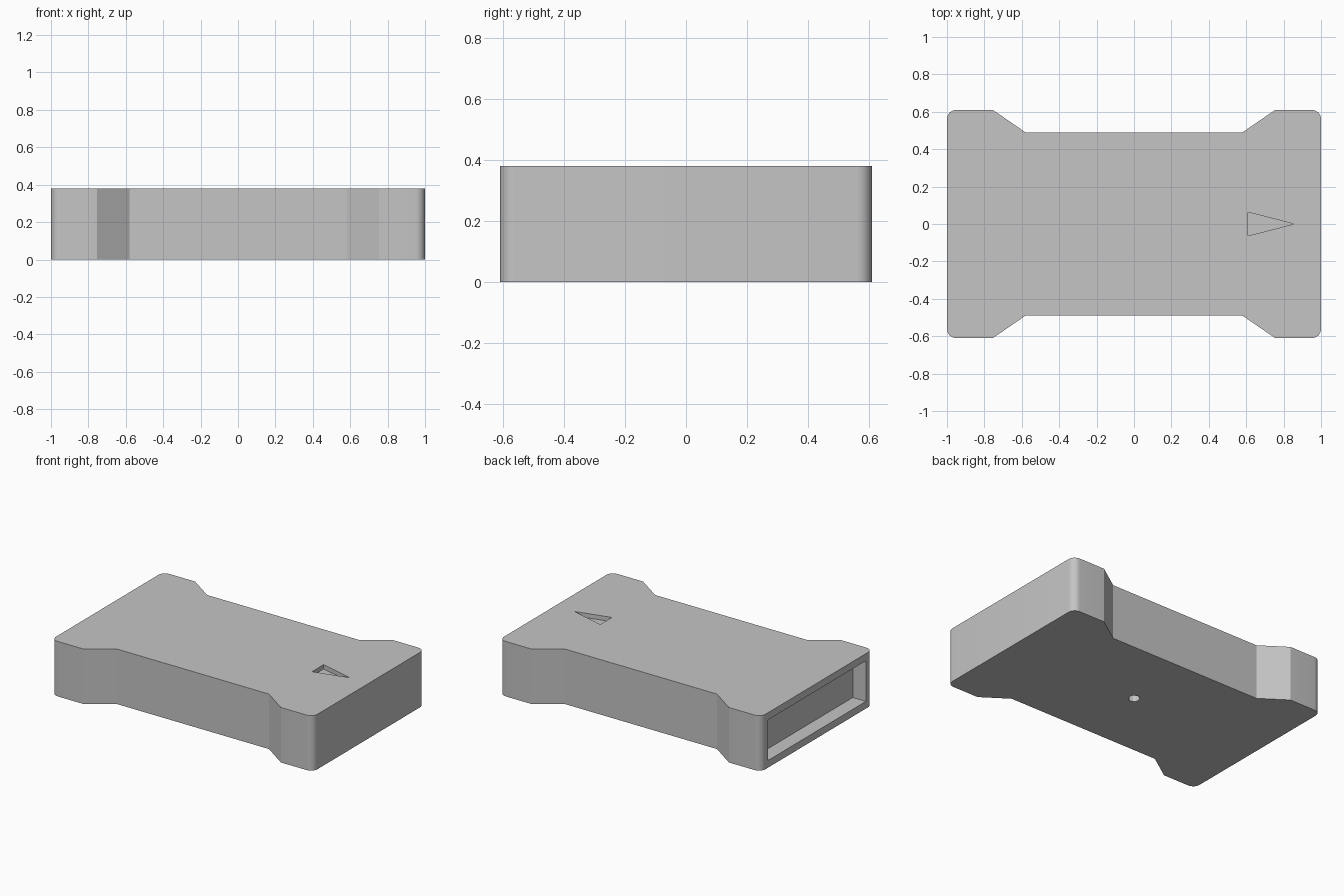
import bpy, math

default = bpy.data.objects.get("Cube")
if default:
    bpy.data.objects.remove(default, do_unlink=True)

HEIGHT = 0.38
HALF_WIDTH = 0.61
RADIUS = 0.05

grey = bpy.data.materials.new("light grey")
grey.use_nodes = True
colour = (0.56, 0.56, 0.56, 1)
grey.diffuse_color = colour
grey.node_tree.nodes["Principled BSDF"].inputs["Base Color"].default_value = colour


def prism(name, outline, low, high):
    """Extrude a counter-clockwise xy outline between two heights."""
    n = len(outline)
    verts = [(x, y, z) for z in (low, high) for x, y in outline]
    faces = [tuple(reversed(range(n))), tuple(range(n, 2 * n))]
    faces += [(i, (i + 1) % n, (i + 1) % n + n, i + n) for i in range(n)]
    mesh = bpy.data.meshes.new(name)
    mesh.from_pydata(verts, [], faces)
    mesh.materials.append(grey)
    obj = bpy.data.objects.new(name, mesh)
    bpy.context.collection.objects.link(obj)
    return obj


def carve(target, cutter):
    """Subtract the cutter, then discard it."""
    mod = target.modifiers.new("cut", "BOOLEAN")
    mod.operation, mod.solver, mod.object = "DIFFERENCE", "EXACT", cutter
    bpy.context.view_layer.objects.active = target
    bpy.ops.object.modifier_apply(modifier=mod.name)
    bpy.data.objects.remove(cutter, do_unlink=True)


# Waisted body: one quarter of the outline, mirrored to the other three
steps = 8
corner = [math.pi / 2 * i / steps for i in range(steps + 1)]
quarter = [(1 - RADIUS + RADIUS * math.cos(a),
            HALF_WIDTH - RADIUS + RADIUS * math.sin(a)) for a in corner]
quarter += [(0.755, HALF_WIDTH), (0.58, 0.49)]
half = quarter + [(-x, y) for x, y in reversed(quarter)]
outline = half + [(x, -y) for x, y in reversed(half)]
body = prism("body", outline, 0, HEIGHT)

# Shallow rectangular pocket in one end
pocket = [(-1.1, -0.535), (-0.9, -0.535), (-0.9, 0.535), (-1.1, 0.535)]
carve(body, prism("pocket_cutter", pocket, 0.05, 0.33))

# Direction arrow sunk into the top
arrow = [(0.61, -0.063), (0.855, 0), (0.61, 0.063)]
carve(body, prism("arrow_cutter", arrow, HEIGHT - 0.03, HEIGHT + 0.1))

# Small round hole in the middle of the base
hole = [(0.037 * math.cos(math.tau * i / 12), 0.037 * math.sin(math.tau * i / 12))
        for i in range(12)]
carve(body, prism("hole_cutter", hole, -0.1, 0.05))

# Smooth rounded corners, crisp edges elsewhere
bpy.ops.object.select_all(action="DESELECT")
body.select_set(True)
bpy.context.view_layer.objects.active = body
bpy.ops.object.shade_smooth_by_angle(angle=math.radians(25))
